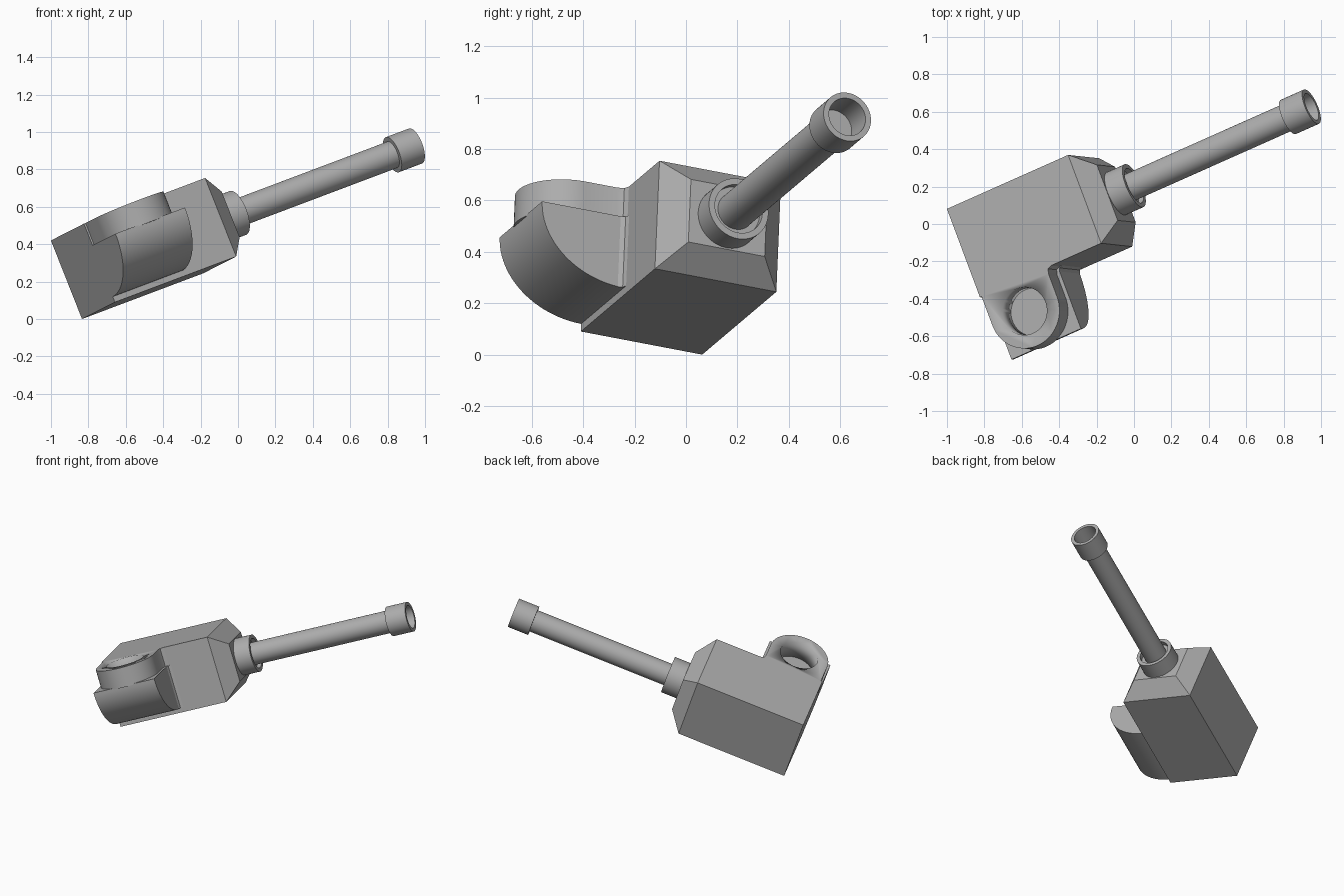
import bpy, bmesh, math
from mathutils import Matrix, Vector

cube = bpy.data.objects.get("Cube")
if cube:
    bpy.data.objects.remove(cube)

grey = bpy.data.materials.new("plain grey")
grey.use_nodes = True
colour = (0.42, 0.42, 0.42, 1)
grey.diffuse_color = colour
grey.node_tree.nodes["Principled BSDF"].inputs["Base Color"].default_value = colour

# Tilted frame: first axis along the barrel, second out to the side, third up
YAW, PITCH, ROLL = map(math.radians, (24, 19, 10.7))
forward = Vector((math.cos(PITCH) * math.cos(YAW), math.cos(PITCH) * math.sin(YAW), math.sin(PITCH)))
level = Vector((math.sin(YAW), -math.cos(YAW), 0))
side = Matrix.Rotation(-ROLL, 3, forward) @ level
if side.z < 0:
    side = Matrix.Rotation(ROLL, 3, forward) @ level
up = side.cross(forward)
ORIGIN = Vector((-0.834, 0.063, 0))


def place(a, b, c):
    return ORIGIN + forward * a + side * b + up * c


LENGTH, WIDTH, HEIGHT = 0.75, 0.512, 0.452
SEGMENTS = 64


def make(name, bm, smooth=True):
    bmesh.ops.recalc_face_normals(bm, faces=bm.faces)
    mesh = bpy.data.meshes.new(name)
    bm.to_mesh(mesh)
    bm.free()
    mesh.materials.append(grey)
    obj = bpy.data.objects.new(name, mesh)
    bpy.context.collection.objects.link(obj)
    if smooth:
        bpy.ops.object.select_all(action="DESELECT")
        obj.select_set(True)
        bpy.context.view_layer.objects.active = obj
        bpy.ops.object.shade_smooth_by_angle(angle=math.radians(35))
    return obj


def loft(name, rings, smooth=True, caps=(True, True)):
    """Skin a list of equal-length rings of frame points."""
    bm = bmesh.new()
    loops = [[bm.verts.new(place(*p)) for p in ring] for ring in rings]
    for low, high in zip(loops, loops[1:]):
        for i in range(len(low)):
            j = (i + 1) % len(low)
            bm.faces.new((low[i], low[j], high[j], high[i]))
    for loop, wanted in zip((loops[0], loops[-1]), caps):
        if wanted:
            bm.faces.new(loop)
    return make(name, bm, smooth)


def lathe(name, profile, **options):
    """Turn (distance, radius) pairs about the barrel axis."""
    turns = [2 * math.pi * i / SEGMENTS for i in range(SEGMENTS)]
    loft(name, [[(a, WIDTH / 2 + r * math.cos(t), HEIGHT / 2 + r * math.sin(t)) for t in turns]
                for a, r in profile], **options)


def rectangle(a, inset):
    return [(a, b, c) for b, c in ((inset, inset), (WIDTH - inset, inset),
                                   (WIDTH - inset, HEIGHT - inset), (inset, HEIGHT - inset))]


# Block with a chamfered front
loft("main_block", [rectangle(0, 0), rectangle(LENGTH, 0), rectangle(LENGTH + 0.1, 0.095)], smooth=False)

# Barrel, collar and muzzle
lathe("barrel", [(0.84, 0.075), (1.92, 0.075)])
lathe("barrel_collar", [(0.84, 0.125), (0.96, 0.125), (0.96, 0.1), (0.93, 0.1), (0.93, 0.07)])
lathe("muzzle_ring", [(1.915, 0.07), (1.915, 0.1), (2.058, 0.1), (2.058, 0.077), (1.918, 0.077)],
      caps=(False, True))

# Quarter-round side pod
POD_END, POD_TOP, POD_REACH = 0.43, 0.327, 0.356
arc = [math.pi / 2 * i / 24 for i in range(25)]
quarter = [(WIDTH, POD_TOP)] + [(WIDTH + POD_REACH * math.cos(t), POD_TOP - 0.295 * math.sin(t)) for t in arc]
loft("side_pod", [[(a, b, c) for b, c in quarter] for a in (0, POD_END)])

# Small fillet where the pod's front meets the block
flare = [(POD_END, WIDTH), (POD_END + 0.025, WIDTH), (POD_END + 0.007, WIDTH + 0.007), (POD_END, WIDTH + 0.025)]
loft("pod_fillet", [[(a, b, c) for a, b in flare] for c in (0.032, POD_TOP)])

# Upright round boss on the pod, joined to the block, with a round hole
CENTRE_A, CENTRE_B, RADIUS, HOLE = 0.21, 0.68, 0.2, 0.128
half = [math.pi * i / 40 for i in range(41)]
outline = [(CENTRE_A + RADIUS * math.cos(t), CENTRE_B + RADIUS * math.sin(t)) for t in half]
outline = ([(CENTRE_A + RADIUS + 0.03, WIDTH), (CENTRE_A + RADIUS + 0.008, WIDTH + 0.01),
            (CENTRE_A + RADIUS, WIDTH + 0.035)] + outline + [(CENTRE_A - RADIUS, WIDTH)])
boss = loft("round_boss", [[(a, b, c) for a, b in outline] for c in (0.32, HEIGHT)])

turns = [2 * math.pi * i / SEGMENTS for i in range(SEGMENTS)]
cutter = loft("hole_cutter", [[(CENTRE_A + HOLE * math.cos(t), CENTRE_B + HOLE * math.sin(t), c) for t in turns]
                              for c in (0.25, 0.55)])
cutter.hide_render = True
cut = boss.modifiers.new("hole", "BOOLEAN")
cut.operation = "DIFFERENCE"
cut.object = cutter
bpy.context.view_layer.objects.active = boss
bpy.ops.object.modifier_apply(modifier=cut.name)
bpy.data.objects.remove(cutter)
